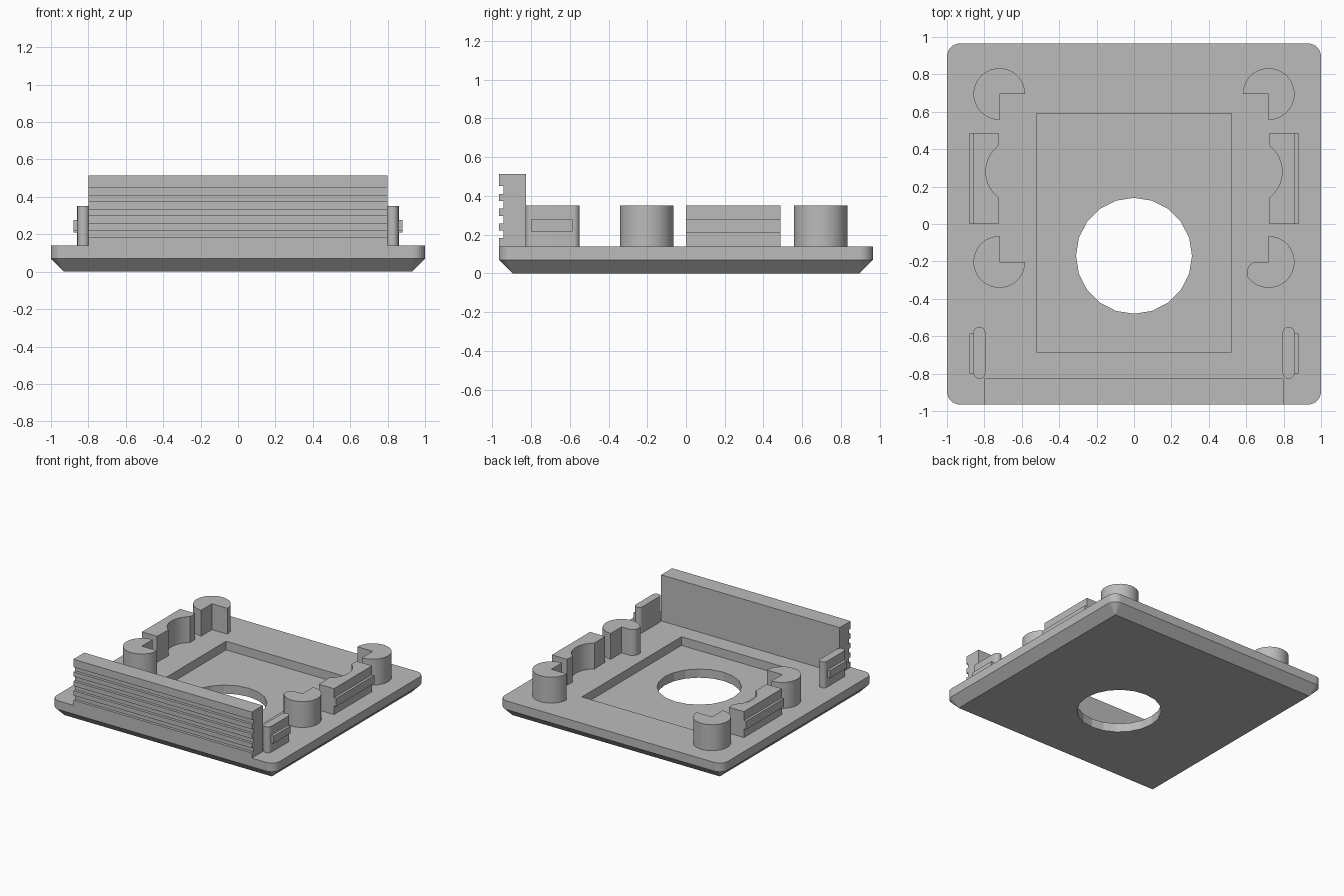
import bpy, bmesh
from math import cos, sin, radians, asin, degrees

cube = bpy.data.objects.get("Cube")
if cube:
    bpy.data.objects.remove(cube, do_unlink=True)

grey = bpy.data.materials.new("plain grey")
grey.use_nodes = True
COLOUR = (0.5, 0.5, 0.5, 1)
grey.diffuse_color = COLOUR
grey.node_tree.nodes["Principled BSDF"].inputs["Base Color"].default_value = COLOUR

RIM, TOP, POST_TOP = 0.07, 0.14, 0.35


def arc(cx, cy, r, a0, a1, n):
    """Points along an arc, angles in degrees."""
    angles = [radians(a0 + (a1 - a0) * i / n) for i in range(n + 1)]
    return [(cx + r * cos(a), cy + r * sin(a)) for a in angles]


def rounded_rect(x0, x1, y0, y1, r, n=8):
    return (arc(x1 - r, y1 - r, r, 0, 90, n) + arc(x0 + r, y1 - r, r, 90, 180, n)
            + arc(x0 + r, y0 + r, r, 180, 270, n) + arc(x1 - r, y0 + r, r, 270, 360, n))


def rect(x0, x1, y0, y1):
    return [(x0, y0), (x1, y0), (x1, y1), (x0, y1)]


def loft(name, rings):
    """Skin a stack of equal-length 3D rings and cap both ends."""
    bm = bmesh.new()
    loops = [[bm.verts.new(p) for p in ring] for ring in rings]
    n = len(loops[0])
    for a, b in zip(loops, loops[1:]):
        for i in range(n):
            j = (i + 1) % n
            bm.faces.new((a[i], a[j], b[j], b[i]))
    bm.faces.new(loops[0])
    bm.faces.new(loops[-1])
    bmesh.ops.remove_doubles(bm, verts=bm.verts, dist=1e-4)
    bmesh.ops.recalc_face_normals(bm, faces=bm.faces)
    mesh = bpy.data.meshes.new(name)
    bm.to_mesh(mesh)
    bm.free()
    mesh.materials.append(grey)
    obj = bpy.data.objects.new(name, mesh)
    bpy.context.collection.objects.link(obj)
    return obj


def prism(name, outline, z0, z1, side=1):
    return loft(name, [[(side * x, y, z) for x, y in outline] for z in (z0, z1)])


def activate(obj):
    bpy.ops.object.select_all(action='DESELECT')
    obj.select_set(True)
    bpy.context.view_layer.objects.active = obj


def smooth(obj):
    activate(obj)
    bpy.ops.object.shade_smooth_by_angle(angle=radians(30))


def cut(obj, cutter):
    activate(obj)
    mod = obj.modifiers.new("cut", 'BOOLEAN')
    mod.operation, mod.solver, mod.object = 'DIFFERENCE', 'EXACT', cutter
    bpy.ops.object.modifier_apply(modifier=mod.name)
    bpy.data.objects.remove(cutter, do_unlink=True)


# Base plate with chamfered underside, square recess and round opening
HX, HY, R = 1.0, 0.965, 0.07
outer = rounded_rect(-HX, HX, -HY, HY, R)
inner = rounded_rect(R - HX, HX - R, R - HY, HY - R, 0)
plate = loft("base_plate", [[(x, y, 0) for x, y in inner],
                            [(x, y, RIM) for x, y in outer],
                            [(x, y, TOP) for x, y in outer]])
cut(plate, prism("recess_cutter", rect(-0.52, 0.52, -0.685, 0.59), RIM, 0.3))
cut(plate, prism("hole_cutter", arc(0, -0.17, 0.31, 0, 342, 19), -0.1, 0.3))

# Front wall with four horizontal grooves, drawn as a side profile
profile = [(-0.825, TOP), (-0.825, 0.513), (-HY, 0.513)]
for k in range(4):
    z = 0.45 - k * 0.0765
    profile += [(-HY, z), (-0.943, z), (-0.943, z - 0.039), (-HY, z - 0.039)]
profile.append((-HY, TOP))
loft("front_wall", [[(x, y, z) for y, z in profile] for x in (-0.8, 0.8)])

for side, label in ((1, "left"), (-1, "right")):
    # Corner posts, each missing its inward quarter
    back = arc(0.72, 0.695, 0.138, -90, 180, 36) + [(0.72, 0.695)]
    smooth(prism("back_post_" + label, back, TOP, POST_TOP, side))
    if side == 1:
        # This post has a softened inner corner
        front = (arc(0.72, -0.203, 0.138, 90, -146, 36)
                 + arc(0.657, -0.255, 0.052, 190, 90, 8) + [(0.72, -0.203)])
    else:
        front = arc(0.72, -0.203, 0.138, 90, -180, 36) + [(0.72, -0.203)]
    smooth(prism("front_post_" + label, front, TOP, POST_TOP, side))

    # Side block with a scooped inner face and an outer rib
    half = degrees(asin(0.14 / 0.175))
    block = ([(0.725, 0), (0.86, 0), (0.86, 0.487), (0.725, 0.487)]
             + arc(0.617, 0.28, 0.175, half, -half, 16))
    smooth(prism("side_block_" + label, block, TOP, POST_TOP, side))
    prism("side_block_rib_" + label, rect(0.855, 0.88, 0, 0.487), 0.21, 0.277, side)

    # Round-ended arm beside the front wall, with a short rib
    arm = rounded_rect(0.795, 0.858, -0.828, -0.55, 0.031)
    smooth(prism("arm_" + label, arm, TOP, POST_TOP, side))
    prism("arm_rib_" + label, rect(0.85, 0.88, -0.8, -0.585), 0.217, 0.277, side)
